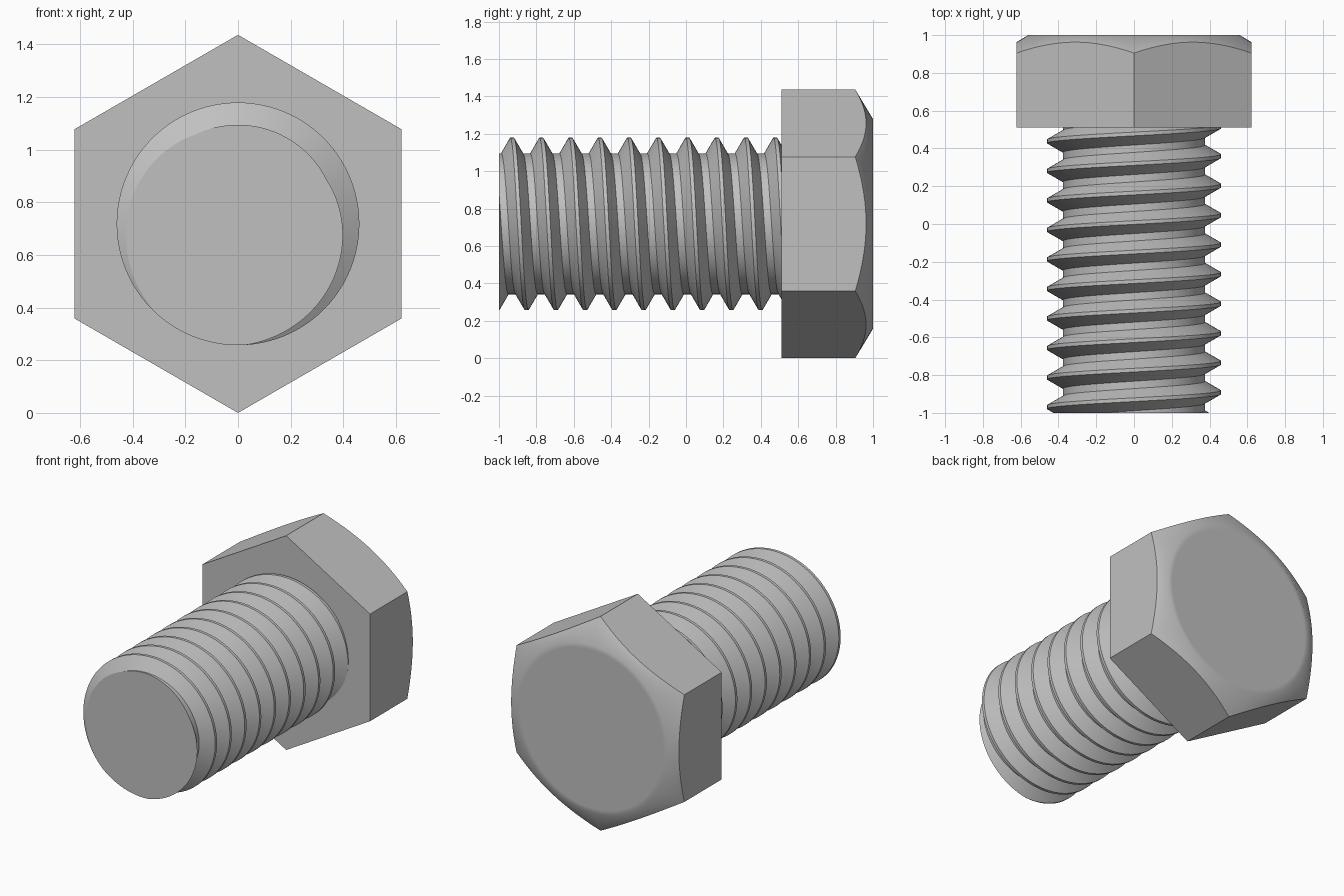
import bpy
import bmesh
from math import sin, cos, pi, sqrt, radians

cube = bpy.data.objects.get("Cube")
if cube:
    bpy.data.objects.remove(cube)

AXIS_Z = 0.718          # height of the bolt axis, also the hexagon corner radius
HEAD_Y, BACK_Y, FRONT_Y = 0.51, 1.0, -1.0

steel = bpy.data.materials.new("grey steel")
steel.use_nodes = True
GREY = (0.53, 0.53, 0.53, 1)
steel.diffuse_color = GREY
steel.node_tree.nodes["Principled BSDF"].inputs["Base Color"].default_value = GREY


def polar(r, angle, y):
    """Point around the bolt axis; angle runs clockwise from the top."""
    return (r * sin(angle), y, AXIS_Z + r * cos(angle))


def finish(bm, name, sharp_angle):
    bmesh.ops.recalc_face_normals(bm, faces=bm.faces)
    mesh = bpy.data.meshes.new(name)
    bm.to_mesh(mesh)
    bm.free()
    mesh.materials.append(steel)
    obj = bpy.data.objects.new(name, mesh)
    bpy.context.collection.objects.link(obj)
    bpy.ops.object.select_all(action="DESELECT")
    obj.select_set(True)
    bpy.context.view_layer.objects.active = obj
    bpy.ops.object.shade_smooth_by_angle(angle=radians(sharp_angle))


# Hexagonal head with a conical chamfer on its back
def build_head():
    bm = bmesh.new()
    side_steps = 16
    count = 6 * side_steps
    flat_r = AXIS_Z * sqrt(3) / 2
    cap_r = 0.56
    slope = 0.095 / (AXIS_Z - cap_r)
    base, rim, cap, inner = [], [], [], []
    for i in range(count):
        a = 2 * pi * i / count
        r = flat_r / cos(a % (pi / 3) - pi / 6) if i % side_steps else AXIS_Z
        base.append(bm.verts.new(polar(r, a, HEAD_Y)))
        rim.append(bm.verts.new(polar(r, a, BACK_Y - (r - cap_r) * slope)))
        cap.append(bm.verts.new(polar(cap_r, a, BACK_Y)))
        inner.append(bm.verts.new(polar(cap_r - 0.03, a, BACK_Y)))
    for low, high in ((base, rim), (rim, cap), (cap, inner)):
        for i in range(count):
            j = (i + 1) % count
            bm.faces.new((low[i], low[j], high[j], high[i]))
    bm.faces.new(base)
    bm.faces.new(inner)
    finish(bm, "hex_head", 35)


# Right-handed threaded shank, cut flat at both ends
def build_shank():
    bm = bmesh.new()
    pitch, crest_r = 0.1563, 0.461
    root_r = crest_r - 0.5413 * pitch
    steps, turns = 96, 14
    # one thread period: (offset along the axis in pitches, radius)
    profile = ((-1 / 16, crest_r), (1 / 16, crest_r), (3 / 8, root_r), (5 / 8, root_r))
    start = -0.93 - 2 * pitch
    rows = []
    for i in range(steps * turns):
        a = 2 * pi * i / steps
        rows.append([bm.verts.new(polar(r, a, start + pitch * (i / steps + off)))
                     for off, r in profile])
    for i in range(len(rows) - steps - 1):
        here = rows[i] + [rows[i + steps][0]]
        after = rows[i + 1] + [rows[i + 1 + steps][0]]
        for k in range(4):
            bm.faces.new((here[k], here[k + 1], after[k + 1], after[k]))
    for y, direction in ((FRONT_Y, -1), (HEAD_Y + 0.01, 1)):
        bmesh.ops.bisect_plane(bm, geom=bm.verts[:] + bm.edges[:] + bm.faces[:], dist=1e-6,
                               plane_co=(0, y, 0), plane_no=(0, direction, 0),
                               clear_outer=True)
    bmesh.ops.remove_doubles(bm, verts=bm.verts[:], dist=1e-5)
    loose = [v for v in bm.verts if not v.link_faces]
    bmesh.ops.delete(bm, geom=loose, context="VERTS")
    bmesh.ops.holes_fill(bm, edges=[e for e in bm.edges if e.is_boundary], sides=0)
    finish(bm, "threaded_shank", 30)


build_head()
build_shank()
